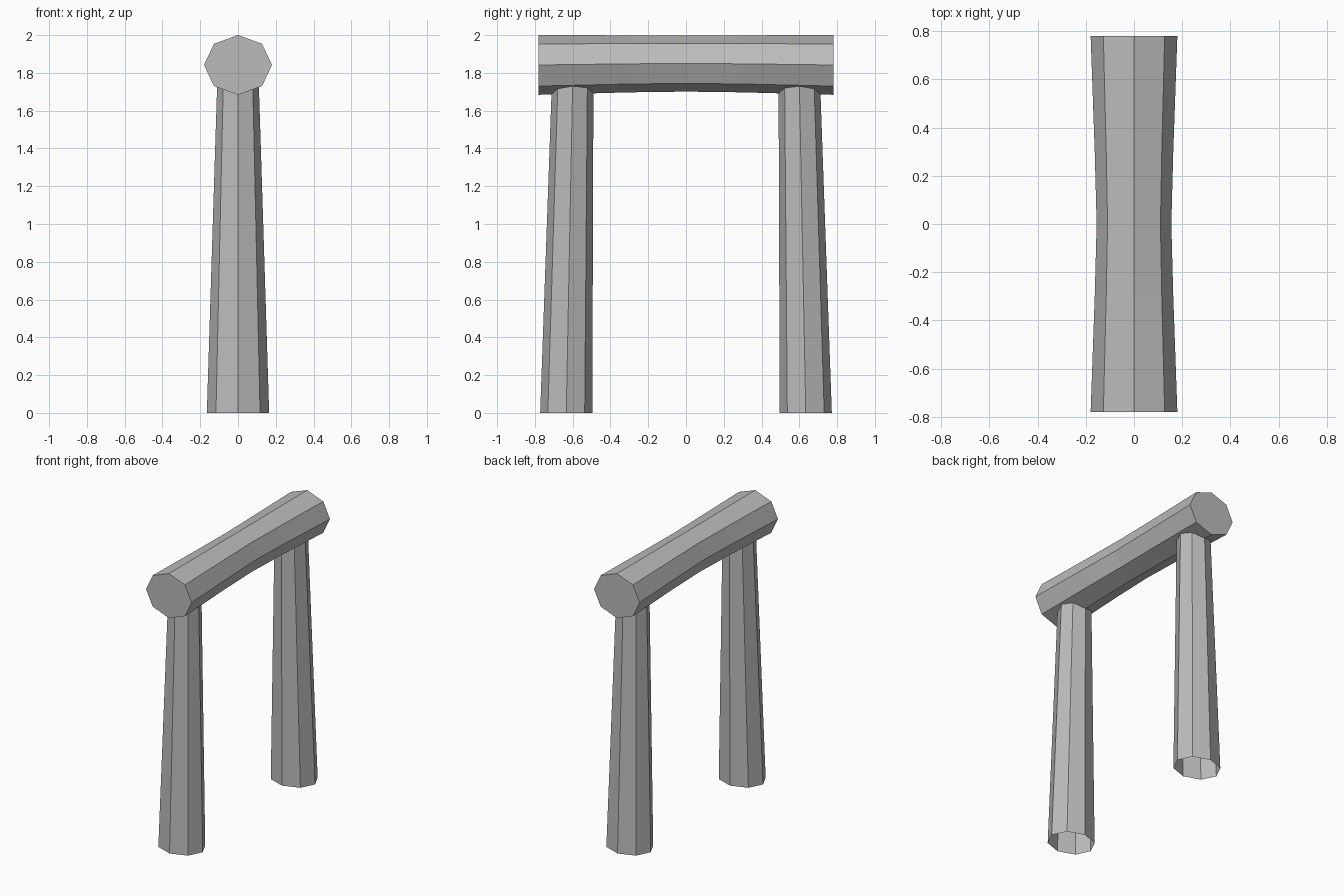
import bpy, bmesh, math

if "Cube" in bpy.data.objects:
    bpy.data.objects.remove(bpy.data.objects["Cube"])

stone = bpy.data.materials.new("grey_stone")
stone.diffuse_color = (0.5, 0.5, 0.5, 1)
stone.use_nodes = True
stone.node_tree.nodes["Principled BSDF"].inputs["Base Color"].default_value = stone.diffuse_color


def loft(name, rings, caps):
    """Skin eight-sided rings of (centre, axis_u, axis_v); cap chosen ends."""
    bm = bmesh.new()
    loops = []
    for (cx, cy, cz), u, v in rings:
        loop = []
        for i in range(8):
            c, s = math.cos(i * math.pi / 4), math.sin(i * math.pi / 4)
            loop.append(bm.verts.new((cx + u[0] * c + v[0] * s,
                                      cy + u[1] * c + v[1] * s,
                                      cz + u[2] * c + v[2] * s)))
        loops.append(loop)
    for a, b in zip(loops, loops[1:]):
        for i in range(8):
            j = (i + 1) % 8
            bm.faces.new((a[i], a[j], b[j], b[i]))
    for end in caps:
        bm.faces.new(loops[end])
    bmesh.ops.recalc_face_normals(bm, faces=bm.faces)
    # Make sure the open tubes face outwards
    f = bm.faces[:][0] if bm.faces.ensure_lookup_table() is None else None
    centre = rings[0][0]
    out = f.calc_center_median()
    if f.normal.x * (out.x - centre[0]) + f.normal.y * (out.y - (rings[0][0][1] + rings[1][0][1]) / 2) \
            + f.normal.z * (out.z - (rings[0][0][2] + rings[1][0][2]) / 2) < 0:
        bmesh.ops.reverse_faces(bm, faces=bm.faces)
    mesh = bpy.data.meshes.new(name)
    bm.to_mesh(mesh)
    bm.free()
    mesh.materials.append(stone)
    obj = bpy.data.objects.new(name, mesh)
    bpy.context.collection.objects.link(obj)
    return obj


# Tapered, leaning posts, open at the foot
for name, side in (("front_post", -1), ("back_post", 1)):
    loft(name, [((0, side * 0.634, 0), (0.165, 0, 0), (0, 0.138, 0)),
                ((0, side * 0.60, 1.75), (0.11, 0, 0), (0, 0.11, 0))], [])

# Crossbeam with a slightly narrowed waist
sections = [(-0.78, 0.18, 0.158, 1.842), (-0.3, 0.163, 0.151, 1.848),
            (0, 0.155, 0.149, 1.85),
            (0.3, 0.163, 0.151, 1.848), (0.78, 0.18, 0.158, 1.842)]
loft("crossbeam", [((0, y, z), (rx, 0, 0), (0, 0, rz))
                   for y, rx, rz, z in sections], [0, -1])
